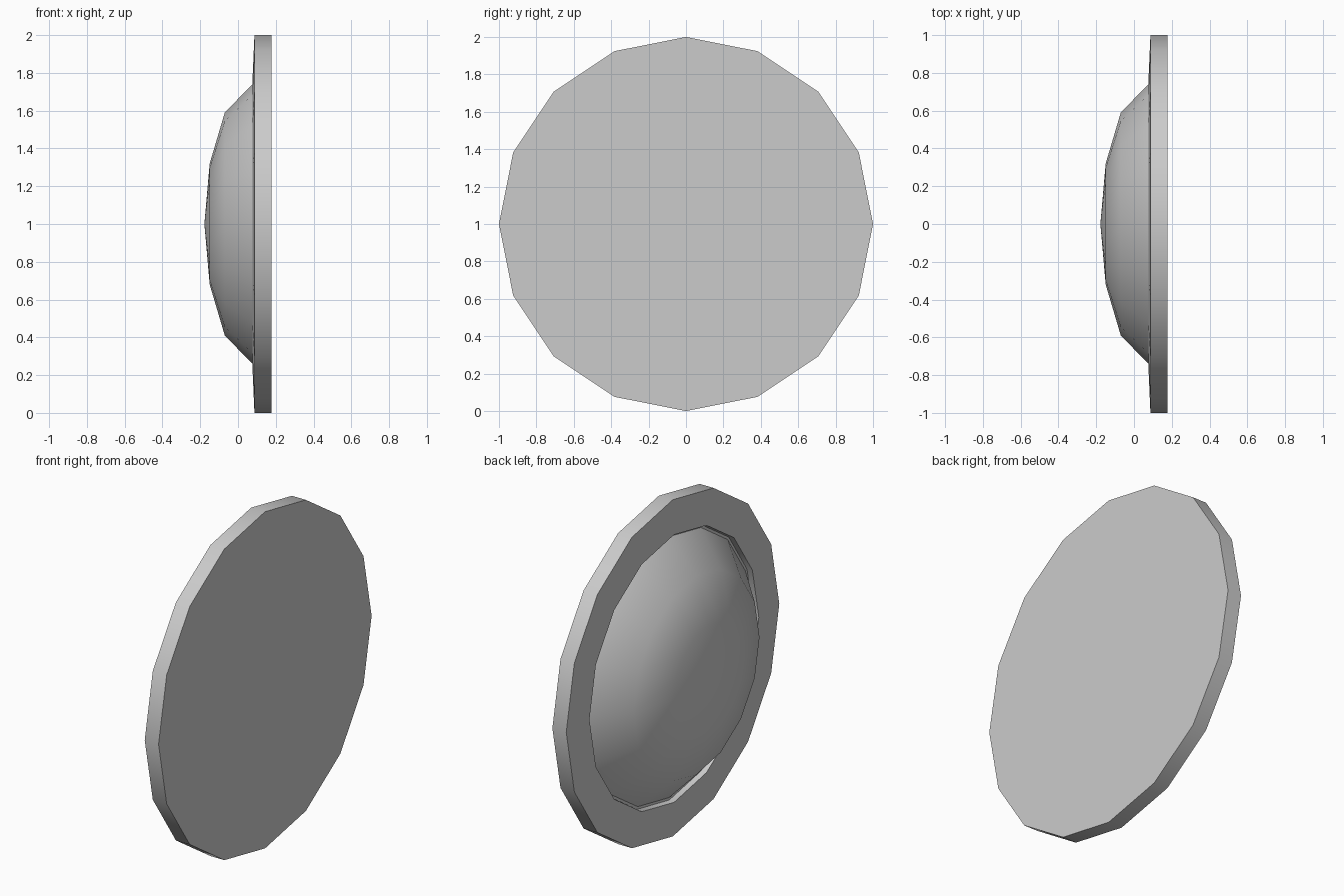
import bpy
import bmesh
import math

default = bpy.data.objects.get("Cube")
if default:
    bpy.data.objects.remove(default, do_unlink=True)

SIDES = 16

# Plain light grey for the whole model
grey = bpy.data.materials.new("light_grey")
grey.use_nodes = True
colour = (0.6, 0.6, 0.6, 1)
grey.diffuse_color = colour
grey.node_tree.nodes["Principled BSDF"].inputs["Base Color"].default_value = colour


def lathe(name, profile):
    """Spin an (x, radius) profile around the x axis."""
    bm = bmesh.new()
    verts = [bm.verts.new((x, 0, r)) for x, r in profile]
    edges = [bm.edges.new(pair) for pair in zip(verts, verts[1:])]
    bmesh.ops.spin(bm, geom=verts + edges, cent=(0, 0, 0), axis=(1, 0, 0),
                   angle=math.tau, steps=SIDES, use_duplicate=False)
    bmesh.ops.remove_doubles(bm, verts=bm.verts, dist=0.0005)
    bmesh.ops.recalc_face_normals(bm, faces=bm.faces)
    mesh = bpy.data.meshes.new(name)
    bm.to_mesh(mesh)
    bm.free()
    mesh.materials.append(grey)
    obj = bpy.data.objects.new(name, mesh)
    bpy.context.collection.objects.link(obj)
    obj.location.z = 1
    bpy.ops.object.select_all(action="DESELECT")
    obj.select_set(True)
    bpy.context.view_layer.objects.active = obj
    bpy.ops.object.shade_smooth_by_angle(angle=math.radians(40))
    return obj


# Flat backing disc, narrow groove and bulging dome in one closed profile
back_plate = [(0.178, 0), (0.178, 1), (0.087, 1), (0.078, 0.795)]
groove = [(0.11, 0.79), (0.11, 0.775)]
dome = [(-0.07, 0.59), (-0.15, 0.32), (-0.178, 0)]
lathe("domed_disc", back_plate + groove + dome)
